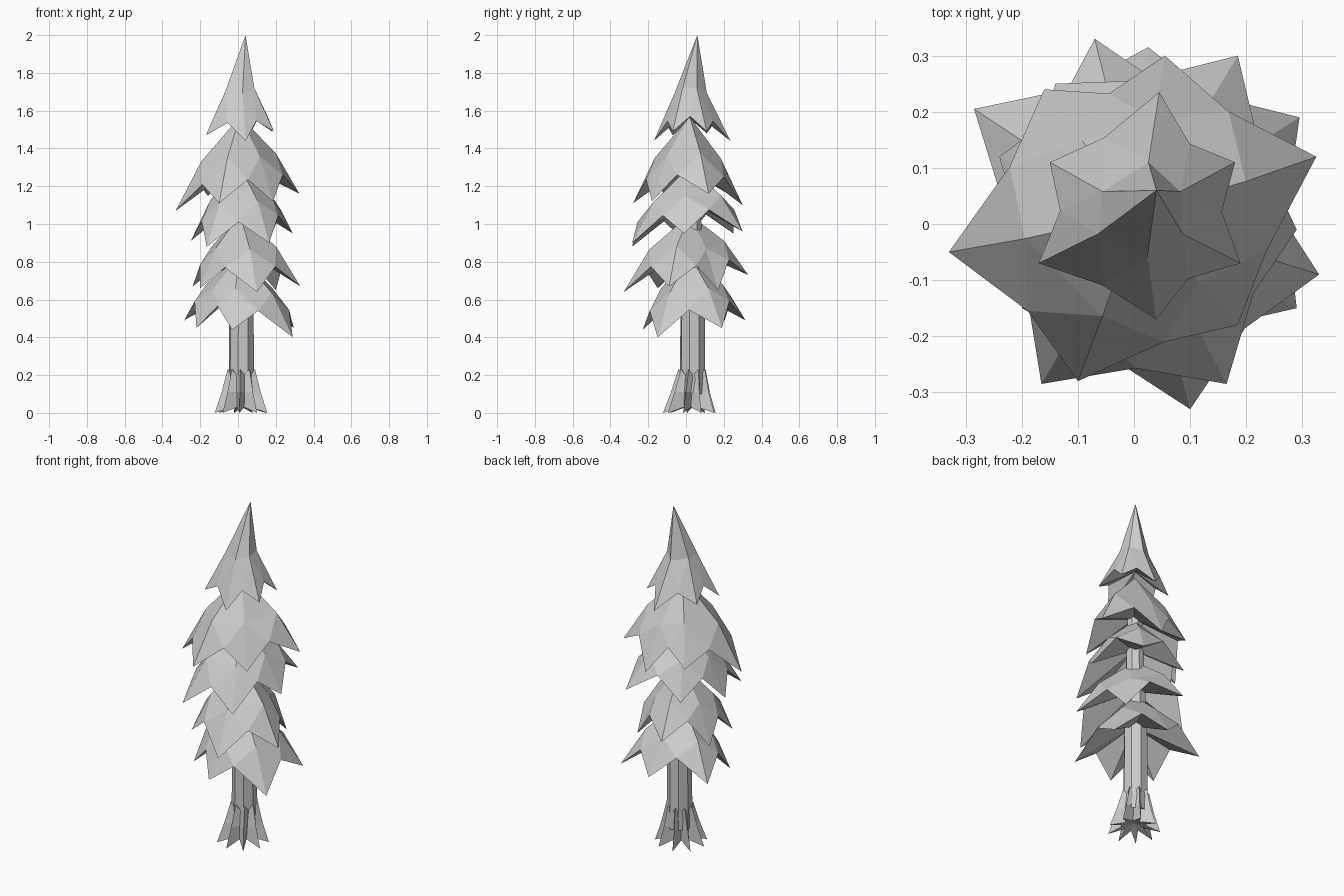
import bpy, bmesh
from math import sin, cos, pi, atan2
from mathutils import Vector

if "Cube" in bpy.data.objects:
    bpy.data.objects.remove(bpy.data.objects["Cube"])


def finish(bm, name):
    bmesh.ops.recalc_face_normals(bm, faces=bm.faces)
    me = bpy.data.meshes.new(name)
    bm.to_mesh(me)
    bm.free()
    ob = bpy.data.objects.new(name, me)
    bpy.context.collection.objects.link(ob)
    return ob


def tier(name, apex, tips, axis, ring_r, ring_up, valley_r, valley_up, hollow):
    """Star-shaped drooping skirt: apex, upper ring, tips and notches, hollow underside."""
    c = Vector((axis[0], axis[1], 0))
    tips = sorted((Vector(t) for t in tips), key=lambda t: atan2(t.y - c.y, t.x - c.x))
    n = len(tips)
    base = sum(t.z for t in tips) / n
    bm = bmesh.new()

    def on_spoke(p, f, z):
        q = c + (p - c) * f
        return bm.verts.new((q.x, q.y, z))

    top = bm.verts.new(apex)
    low = bm.verts.new((c.x, c.y, base + hollow))
    ring = [on_spoke(t, ring_r, base * 0.5 + t.z * 0.5 + ring_up) for t in tips]
    tip = [bm.verts.new(t) for t in tips]
    notch = []
    for i, a in enumerate(tips):
        b = tips[(i + 1) % n]
        a1 = atan2(a.y - c.y, a.x - c.x)
        a2 = atan2(b.y - c.y, b.x - c.x)
        if a2 < a1:
            a2 += 2 * pi
        r = valley_r * ((a - c).xy.length + (b - c).xy.length) / 2
        m = (a1 + a2) / 2
        notch.append(bm.verts.new((c.x + r * cos(m), c.y + r * sin(m),
                                   (a.z + b.z) / 2 + valley_up)))
    for i in range(n):
        j = (i + 1) % n
        for f in ((top, ring[i], ring[j]), (ring[i], notch[i], ring[j]),
                  (ring[i], tip[i], notch[i]), (ring[j], notch[i], tip[j]),
                  (low, notch[i], tip[i]), (low, tip[j], notch[i])):
            bm.faces.new(f)
    return finish(bm, name)


def loft(name, rings):
    """Skin a stack of equal-length point rings, closing both ends to a centre point."""
    bm = bmesh.new()
    vs = [[bm.verts.new(p) for p in r] for r in rings]
    n = len(vs[0])
    for a, b in zip(vs, vs[1:]):
        for i in range(n):
            j = (i + 1) % n
            bm.faces.new((a[i], a[j], b[j], b[i]))
    for r, dz in ((vs[0], 0.03), (vs[-1], 0.0)):
        mid = sum((v.co for v in r), Vector()) / n
        c = bm.verts.new(mid + Vector((0, 0, dz)))
        for i in range(n):
            bm.faces.new((r[i], r[(i + 1) % n], c))
    return finish(bm, name)


def circle(n, cy, z, r_even, r_odd=None, z_odd=None):
    pts = []
    for i in range(n):
        a = 2 * pi * i / n - 0.25
        odd = i % 2
        r = r_odd if odd and r_odd is not None else r_even
        pts.append((0.018 + r * cos(a), cy + r * sin(a),
                    z_odd if odd and z_odd is not None else z))
    return pts


# Trunk
loft("trunk", [circle(8, 0.035, 0.1, 0.07), circle(8, 0.035, 0.6, 0.066),
               circle(8, 0.025, 1.5, 0.035)])

# Flared roots with deep creases
loft("roots", [circle(18, 0.02, 0.0, 0.142, 0.055, 0.03), circle(18, 0.025, 0.11, 0.105, 0.06),
               circle(18, 0.033, 0.23, 0.074, 0.062, 0.2)])

# Foliage tiers, bottom to top
skirts = {
    "foliage_1": [(.29, -.15, .40), (-.03, -.23, .44), (-.22, -.10, .45),
                  (-.285, .205, .49), (.025, .315, .49), (.295, .19, .45)],
    "foliage_2": [(.33, -.09, .67), (.10, -.33, .64), (-.20, -.15, .66),
                  (-.24, .12, .67), (-.07, .33, .73), (.20, .17, .65)],
    "foliage_3": [(.29, -.01, .95), (.185, .30, .96), (-.14, .25, .95),
                  (-.25, -.01, .91), (-.165, -.285, .88), (.165, -.285, .90)],
    "foliage_4": [(.325, .12, 1.16), (.055, .30, 1.10), (-.16, .24, 1.15),
                  (-.33, -.05, 1.07), (-.10, -.28, 1.11), (.185, -.18, 1.12)],
}
for name, tips in skirts.items():
    z = sum(t[2] for t in tips) / 6
    extra = 0.07 if name == "foliage_4" else 0
    tier(name, (0.01, 0.02, z + 0.38 + extra), tips, (0.01, 0.01),
         0.6, 0.21 + extra * 0.4, 0.79, 0.12, 0.2)

# Leaning crown
tier("crown", (.04, .06, 2.0),
     [(.045, .235, 1.44), (.18, .11, 1.49), (.19, -.07, 1.49),
      (.04, -.17, 1.44), (-.17, -.07, 1.47), (-.15, .11, 1.48)],
     (0.012, 0.02), 0.42, 0.24, 0.74, 0.08, 0.14)
